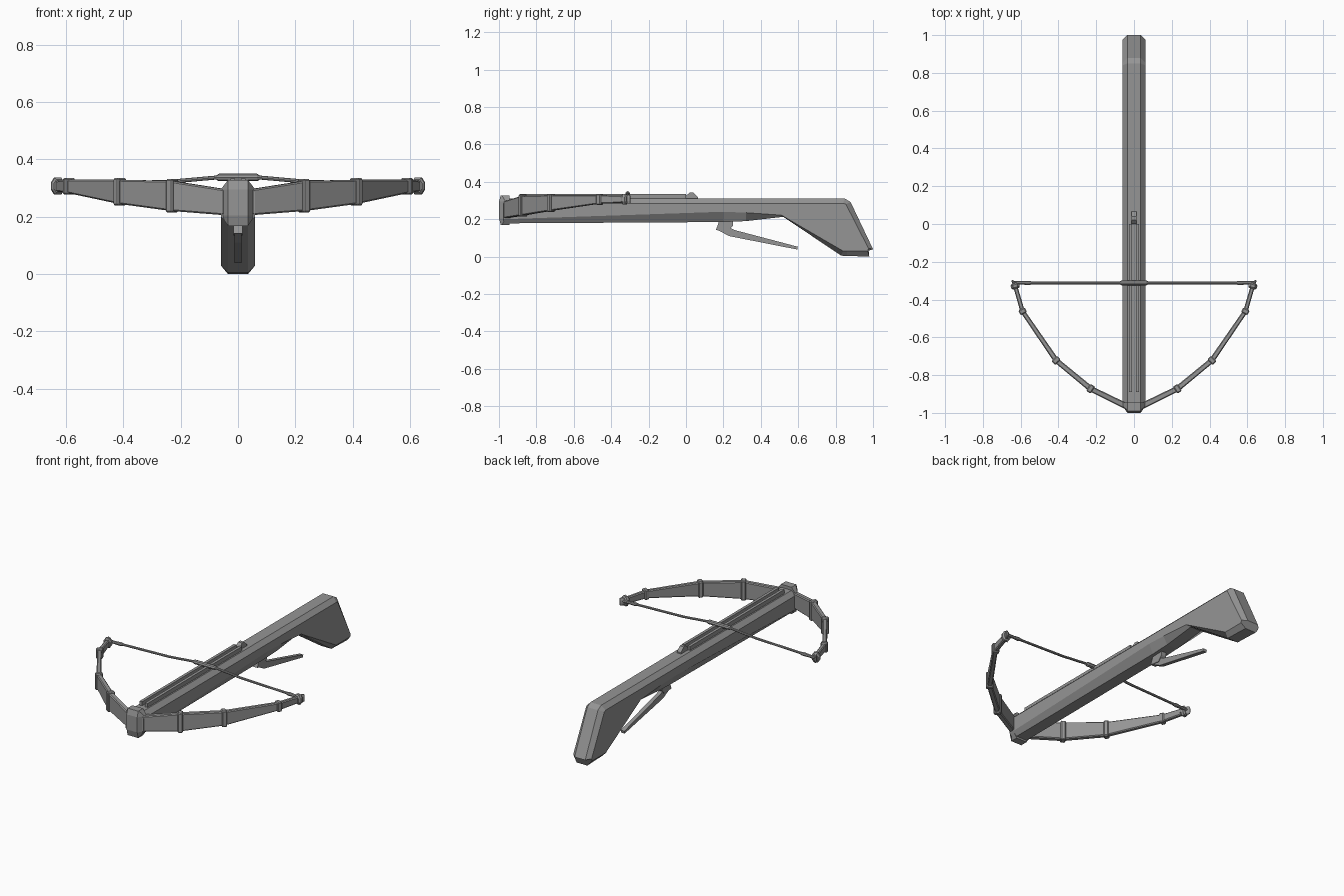
import bpy, bmesh
from mathutils import Vector

cube = bpy.data.objects.get("Cube")
if cube:
    bpy.data.objects.remove(cube, do_unlink=True)

mat = bpy.data.materials.new("plain grey")
mat.use_nodes = True
GREY = (0.3, 0.3, 0.3, 1)
mat.diffuse_color = GREY
mat.node_tree.nodes["Principled BSDF"].inputs["Base Color"].default_value = GREY


def loft(name, sections, bevel=0, mirror=False):
    """Skin a closed tube through rings of equal point count."""
    bm = bmesh.new()
    rings = [[bm.verts.new(p) for p in s] for s in sections]
    n = len(rings[0])
    for a, b in zip(rings, rings[1:]):
        for i in range(n):
            j = (i + 1) % n
            bm.faces.new((a[i], a[j], b[j], b[i]))
    bm.faces.new(rings[0])
    bm.faces.new(rings[-1][::-1])
    bmesh.ops.recalc_face_normals(bm, faces=bm.faces)
    me = bpy.data.meshes.new(name)
    bm.to_mesh(me)
    bm.free()
    me.materials.append(mat)
    ob = bpy.data.objects.new(name, me)
    bpy.context.collection.objects.link(ob)
    if bevel:
        m = ob.modifiers.new("edge", "BEVEL")
        m.width, m.segments = bevel, 1
    if mirror:
        ob.modifiers.new("mirror", "MIRROR").use_clip = False
    return ob


def box(name, x, y, z, bevel=0, mirror=False):
    return loft(name, [[(x[0], v, z[0]), (x[1], v, z[0]), (x[1], v, z[1]), (x[0], v, z[1])]
                       for v in y], bevel, mirror)


def plate(name, outline, w, bevel=0):
    return loft(name, [[(x, y, z) for y, z in outline] for x in (-w, w)], bevel)


def tube_x(name, stations, sides=8, mirror=False):
    """Round tube along x through (x, y, z, radius) stations."""
    secs = []
    for x, y, z, r in stations:
        secs.append([Vector((x, y, z)) + Vector((0, r, 0)) @ rot(i / sides) for i in range(sides)])
    return loft(name, secs, mirror=mirror)


def rot(t):
    from mathutils import Matrix
    return Matrix.Rotation(t * 6.28319, 3, "X")


# Stock: (y, z) of the top, shoulder, lower side and bottom edges at each station
stations = [
    ((-.975, .31), (-.975, .285), (-.975, .20), (-.975, .178)),
    ((.20, .31), (.20, .285), (.20, .24), (.20, .185)),
    ((.32, .31), (.32, .285), (.32, .235), (.32, .19)),
    ((.52, .31), (.52, .285), (.51, .222), (.52, .213)),
    ((.85, .31), (.84, .285), (.84, .03), (.83, .005)),
    ((.88, .292), (.855, .28), (.86, .03), (.86, .004)),
    ((1.0, .04), (.975, .045), (.972, .03), (.98, .0)),
]
widths = (.035, .06, .06, .035)
loft("stock", [[(w, *p) for w, p in zip(widths, s)]
               + [(-w, *p) for w, p in reversed(list(zip(widths, s)))] for s in stations])

# Bolt track and string catch
box("track_rail", (.010, .027), (-.89, 0), (.30, .334), mirror=True)
plate("string_catch", [(.0, .305), (.0, .325), (.02, .343), (.04, .343), (.065, .318), (.065, .305)], .013)

# Head block holding the bow
head = [(.168, .035, -.985), (.205, .06, -.965), (.295, .06, -.965), (.328, .035, -.985)]
loft("head_block", [[(-.035, -1 if .2 < z < .3 else -.99, z), (.035, -1 if .2 < z < .3 else -.99, z),
                     (w, y, z), (w, -.945, z), (-w, -.945, z), (-w, y, z)] for z, w, y in head])

# Bow limbs: (x, y, low z, high z, half thickness)
bow = [(.04, -.965, .205, .295, .016), (.23, -.872, .22, .325, .015), (.412, -.722, .245, .329, .014),
       (.59, -.462, .283, .329, .012), (.63, -.325, .288, .326, .011)]
pts = [Vector(b[:2]) for b in bow]


def tangent(i):
    a = (pts[i] - pts[max(i - 1, 0)]).normalized()
    b = (pts[min(i + 1, len(pts) - 1)] - pts[i]).normalized()
    return (a + b).normalized()


def limb_ring(p, t, lo, hi, half):
    q = Vector((-t.y, t.x)) * half
    return [(*(p + q), lo), (*(p - q), lo), (*(p - q), hi), (*(p + q), hi)]


loft("bow_limb", [limb_ring(pts[i], tangent(i), *bow[i][2:]) for i in range(len(bow))],
     bevel=.005, mirror=True)

# Bands around the limb joints and near the tip
for i, name in ((1, "inner_band"), (2, "middle_band"), (3, "outer_band")):
    x, y, lo, hi, half = bow[i]
    t = tangent(i)
    loft(name, [limb_ring(pts[i] + t * s, t, lo - .006, hi + .006, half + .007) for s in (-.014, .014)],
         bevel=.005, mirror=True)

# Limb tip: octagonal knob and small horn
tip_dir = tangent(4)


def octagon(p, t, c, r, flat):
    q = Vector((-t.y, t.x))
    k = r * .414
    ring = [(flat, -k), (flat, k), (flat * .5, r), (-flat * .5, r),
            (-flat, k), (-flat, -k), (-flat * .5, -r), (flat * .5, -r)]
    return [(*(p + q * u), c + v) for u, v in ring]


loft("tip_knob", [octagon(pts[4] + tip_dir * s, tip_dir, .307, r, f)
                  for s, r, f in ((-.018, .022, .018), (-.01, .029, .023), (.004, .029, .023), (.012, .02, .015))],
     mirror=True)
horn_dir = Vector((.6, .8))
loft("tip_horn", [octagon(Vector((.628, -.322)) + horn_dir * s, horn_dir, .307, r, f)
                  for s, r, f in ((0, .018, .012), (.018, .024, .008), (.03, .02, .004))], mirror=True)

# String, end wraps and centre wrap
tube_x("bow_string", [(-.625, -.312, .31, .007), (-.24, -.312, .322, .007), (-.06, -.312, .338, .007),
                      (.06, -.312, .338, .007), (.24, -.312, .322, .007), (.625, -.312, .31, .007)])
tube_x("string_end_wrap", [(.535, -.312, .313, .007), (.555, -.312, .312, .011),
                           (.59, -.312, .311, .009), (.632, -.312, .31, .009)], mirror=True)
tube_x("string_centre_wrap", [(-.075, -.312, .336, .008), (-.066, -.312, .337, .013),
                              (.066, -.312, .337, .013), (.075, -.312, .336, .008)])

# Trigger lever under the stock
plate("trigger_mount", [(.175, .215), (.255, .215), (.25, .165), (.225, .135), (.16, .142), (.175, .185)], .016)
plate("trigger_lever", [(.165, .145), (.23, .11), (.595, .038), (.598, .053), (.26, .142), (.235, .155)], .012)
